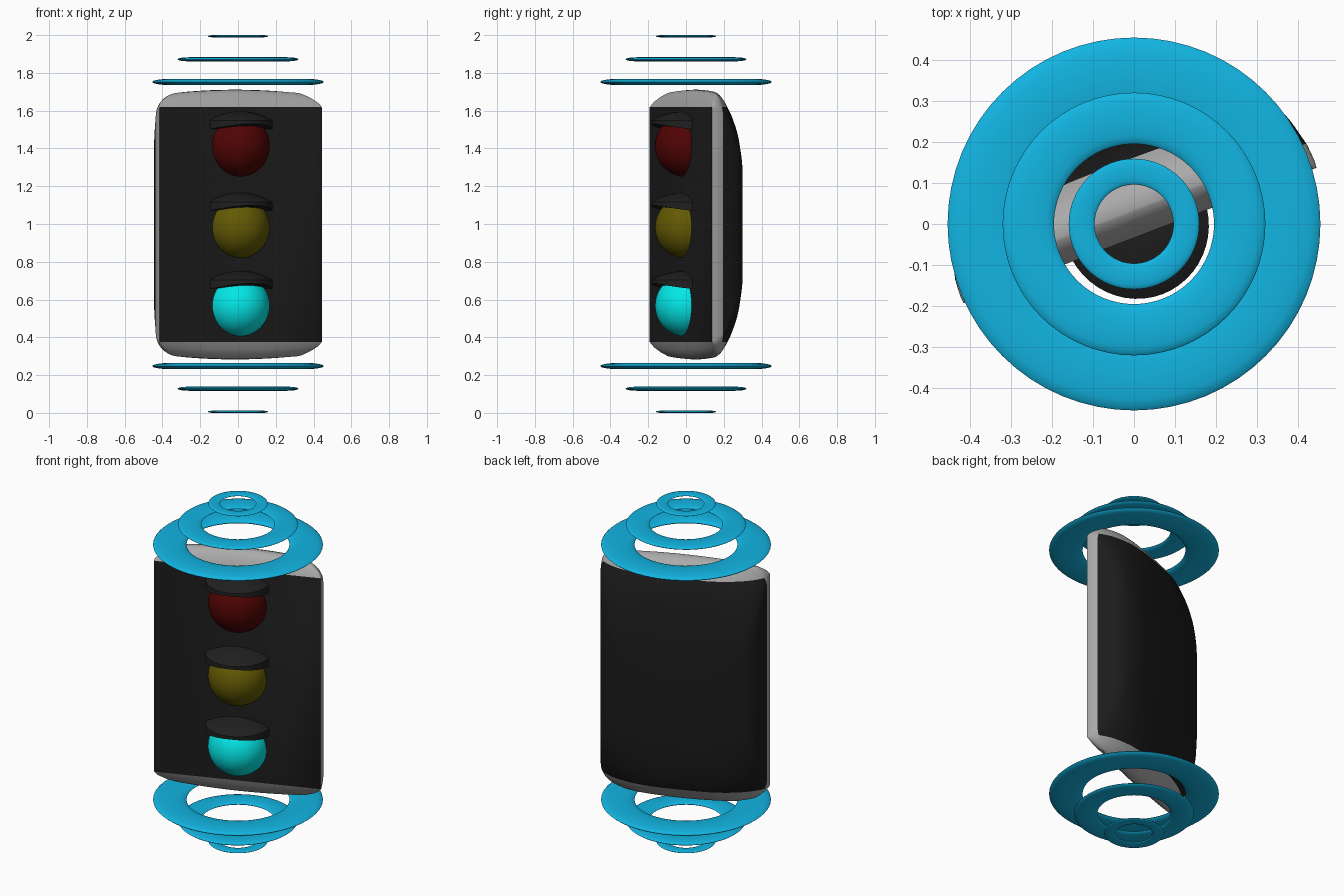
import bpy, bmesh, math
from mathutils import Matrix

if "Cube" in bpy.data.objects:
    bpy.data.objects.remove(bpy.data.objects["Cube"])

TURN = math.radians(21)   # the housing is turned about the vertical axis
MID = 0.997               # height of the housing centre
FRONT = -0.03             # local y of the flat front panel
PANEL_TOP = 0.622         # half height of the dark panels
RIM = 0.034               # local y where the grey side rim ends


def material(name, rgb):
    m = bpy.data.materials.new(name)
    m.use_nodes = True
    m.diffuse_color = (*rgb, 1)
    m.node_tree.nodes["Principled BSDF"].inputs["Base Color"].default_value = (*rgb, 1)
    return m


black = material("black", (0.011, 0.011, 0.011))
charcoal = material("charcoal", (0.014, 0.014, 0.014))
grey = material("grey", (0.4, 0.4, 0.4))
blue = material("sky blue", (0.006, 0.46, 0.76))
red = material("dark red", (0.08, 0.001, 0.001))
yellow = material("olive yellow", (0.122, 0.1, 0.001))
cyan = material("bright cyan", (0.001, 0.82, 0.82))


def finish(bm, name, mats, place, angle=40):
    bmesh.ops.recalc_face_normals(bm, faces=bm.faces)
    mesh = bpy.data.meshes.new(name)
    bm.to_mesh(mesh)
    bm.free()
    for m in mats:
        mesh.materials.append(m)
    ob = bpy.data.objects.new(name, mesh)
    bpy.context.collection.objects.link(ob)
    ob.matrix_world = place
    bpy.ops.object.select_all(action="DESELECT")
    ob.select_set(True)
    bpy.context.view_layer.objects.active = ob
    bpy.ops.object.shade_smooth_by_angle(angle=math.radians(angle))


def cut(bm, co, normal, clear=False):
    # slice the mesh; with clear, drop the part on the normal's side and cap it
    geom = bm.verts[:] + bm.edges[:] + bm.faces[:]
    res = bmesh.ops.bisect_plane(bm, geom=geom, plane_co=co, plane_no=normal,
                                 clear_outer=clear)
    if clear:
        edges = [e for e in res["geom_cut"] if isinstance(e, bmesh.types.BMEdge)]
        return bmesh.ops.edgeloop_fill(bm, edges=edges)["faces"]


def turned(z):
    return Matrix.Translation((0.004, 0, z)) @ Matrix.Rotation(TURN, 4, "Z")


def rounded_outline(a, b, r, bow, steps=12, span=12):
    # rounded rectangle with top and bottom edges bowed outward
    pts = []
    for i, (sx, sz) in enumerate([(1, 1), (-1, 1), (-1, -1), (1, -1)]):
        for k in range(steps + 1):
            t = math.pi / 2 * (i + k / steps)
            pts.append((sx * (a - r) + r * math.cos(t), sz * (b - r) + r * math.sin(t)))
        if i % 2 == 0:   # extra points along the top and bottom edges
            pts += [(sx * (a - r) * (1 - 2 * k / span), sz * b) for k in range(1, span)]
    return [(x, z - math.copysign(bow * (x / a) ** 2, z) * (abs(z) / b) ** 3)
            for x, z in pts]


# Housing: outlines lofted from front to back (y, half width, half height, radius, bow)
stations = [
    (FRONT, 0.460, PANEL_TOP, 0.004, 0), (-0.015, 0.462, 0.66, 0.04, 0.01),
    (0.005, 0.461, 0.69, 0.08, 0.02), (0.03, 0.459, 0.711, 0.12, 0.025),
    (0.055, 0.453, 0.714, 0.17, 0.03), (0.08, 0.447, 0.704, 0.21, 0.03),
    (0.105, 0.440, 0.685, 0.25, 0.03), (0.13, 0.430, 0.658, 0.28, 0.03),
    (0.153, 0.414, 0.622, 0.30, 0.025), (0.173, 0.387, 0.56, 0.30, 0.02),
    (0.19, 0.343, 0.47, 0.27, 0.01), (0.203, 0.27, 0.33, 0.2, 0),
    (0.211, 0.15, 0.16, 0.1, 0)]
bm = bmesh.new()
loops = []
for y, a, b, r, bow in stations:
    loops.append([bm.verts.new((x, y, z)) for x, z in rounded_outline(a, b, r, bow)])
for lo, hi in zip(loops, loops[1:]):
    for i in range(len(lo)):
        j = (i + 1) % len(lo)
        bm.faces.new((lo[i], lo[j], hi[j], hi[i]))
bm.faces.new(loops[0])
bm.faces.new(loops[-1])
for s in (1, -1):
    cut(bm, (0, 0, s * PANEL_TOP), (0, 0, s))
cut(bm, (0, RIM, 0), (0, 1, 0))
for f in bm.faces:
    c = f.calc_center_median()
    flat_front = c.y < FRONT + 0.001
    behind_rim = c.y > RIM and abs(c.z) < PANEL_TOP
    f.material_index = 1 if flat_front or behind_rim else 0
finish(bm, "housing", [grey, black], turned(MID))

# Lamps with a hood over each
for name, z, mat in (("top", 1.413, red), ("middle", 0.982, yellow), ("bottom", 0.568, cyan)):
    bm = bmesh.new()
    bmesh.ops.create_uvsphere(bm, u_segments=48, v_segments=24, radius=0.164)
    cut(bm, (0, 0.005, 0), (0, 1, 0), True)
    finish(bm, name + "_lamp", [mat], turned(z))

    # Hood: shallow dome with a short wall whose lower edge is arched
    bm = bmesh.new()
    bmesh.ops.create_uvsphere(bm, u_segments=48, v_segments=32, radius=1)
    bmesh.ops.scale(bm, vec=(0.262, 0.27, 0.184), verts=bm.verts)
    cut(bm, (0, -0.02, 0), (0, 1, 0), True)
    base = cut(bm, (0, 0, 0.135), (0, 0, -1), True)
    wall = bmesh.ops.extrude_face_region(bm, geom=base)["geom"]
    bmesh.ops.delete(bm, geom=base, context="FACES_ONLY")
    for v in wall:
        if isinstance(v, bmesh.types.BMVert):
            v.co.z = 0.117 - 0.9 * v.co.x ** 2
    for k in range(-4, 5):
        cut(bm, (k * 0.035, 0, 0), (1, 0, 0))
    finish(bm, name + "_hood", [charcoal], turned(z))


# Floating rings: flattened hoops above and below the housing
def ring(name, outer, inner, half, z, segs=64, sides=16):
    bm = bmesh.new()
    mid, wide = (outer + inner) / 2, (outer - inner) / 2
    rows = []
    for i in range(segs):
        t = 2 * math.pi * i / segs
        row = []
        for k in range(sides):
            p = 2 * math.pi * k / sides
            rad = mid + wide * math.cos(p)
            row.append(bm.verts.new((rad * math.cos(t), rad * math.sin(t), half * math.sin(p))))
        rows.append(row)
    for i in range(segs):
        nxt = rows[(i + 1) % segs]
        for k in range(sides):
            m = (k + 1) % sides
            bm.faces.new((rows[i][k], nxt[k], nxt[m], rows[i][m]))
    finish(bm, name, [blue], Matrix.Translation((0, 0, z)), 80)


for size, outer, inner, half, offset in (("large", 0.454, 0.275, 0.016, 0.752),
                                         ("medium", 0.32, 0.195, 0.011, 0.872),
                                         ("small", 0.159, 0.096, 0.006, 0.994)):
    ring("upper_" + size + "_ring", outer, inner, half, 1 + offset)
    ring("lower_" + size + "_ring", outer, inner, half, 1 - offset)
